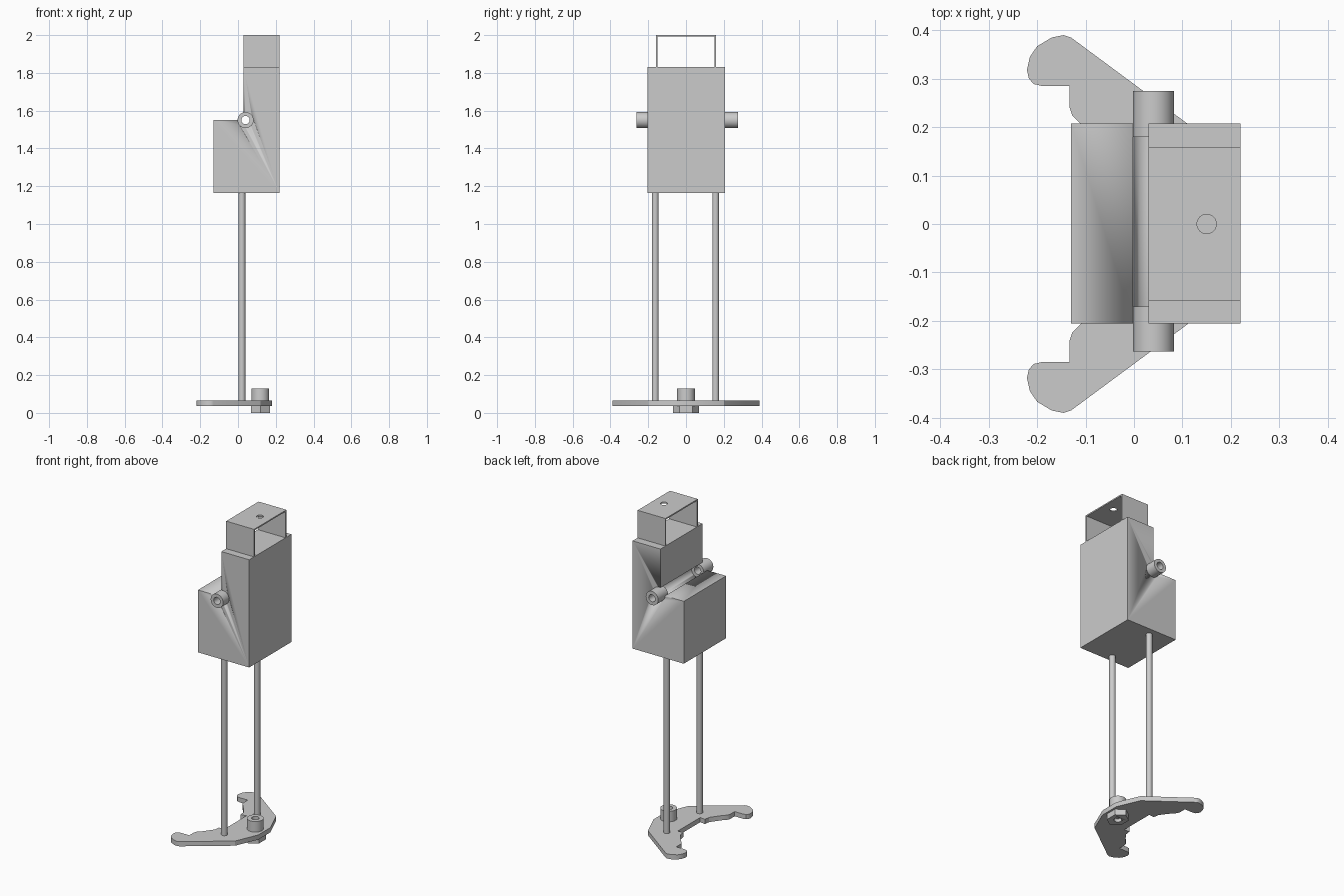
import bpy, bmesh
from math import radians, pi, cos, sin
from mathutils import Matrix, Vector

if "Cube" in bpy.data.objects:
    bpy.data.objects.remove(bpy.data.objects["Cube"], do_unlink=True)

grey = bpy.data.materials.new("plain_grey")
grey.use_nodes = True
colour = (0.6, 0.6, 0.6, 1)
grey.diffuse_color = colour
grey.node_tree.nodes["Principled BSDF"].inputs["Base Color"].default_value = colour

# Profile plane to world: the third axis is the extrusion direction
ALONG_X = Matrix(((0, 0, 1), (1, 0, 0), (0, 1, 0)))
ALONG_Y = Matrix(((1, 0, 0), (0, 0, 1), (0, 1, 0)))
ALONG_Z = Matrix.Identity(3)


def finish(name, bm):
    bmesh.ops.recalc_face_normals(bm, faces=bm.faces)
    mesh = bpy.data.meshes.new(name)
    bm.to_mesh(mesh)
    bm.free()
    mesh.materials.append(grey)
    obj = bpy.data.objects.new(name, mesh)
    bpy.context.collection.objects.link(obj)
    bpy.ops.object.select_all(action="DESELECT")
    obj.select_set(True)
    bpy.context.view_layer.objects.active = obj
    bpy.ops.object.shade_smooth_by_angle(angle=radians(30))
    return obj


def prism(name, outline, start, end, axes):
    bm = bmesh.new()
    face = bm.faces.new([bm.verts.new(axes @ Vector((a, b, start))) for a, b in outline])
    step = axes @ Vector((0, 0, end - start))
    new = bmesh.ops.extrude_face_region(bm, geom=[face], use_keep_orig=True)["geom"]
    bmesh.ops.translate(bm, vec=step, verts=[v for v in new if isinstance(v, bmesh.types.BMVert)])
    return finish(name, bm)


def circle(a, b, ra, rb=None, sides=32):
    rb = rb or ra
    return [(a + ra * cos(2 * pi * i / sides), b + rb * sin(2 * pi * i / sides))
            for i in range(sides)]


def tube(name, centre, outer, inner, start, end, axes, sides=32):
    bm = bmesh.new()
    loops = []
    for radius, level in ((outer, start), (outer, end), (inner, end), (inner, start)):
        loops.append([bm.verts.new(axes @ Vector((a, b, level)))
                      for a, b in circle(*centre, radius, sides=sides)])
    for k in range(4):
        low, high = loops[k], loops[(k + 1) % 4]
        for i in range(sides):
            j = (i + 1) % sides
            bm.faces.new((low[i], low[j], high[j], high[i]))
    return finish(name, bm)


def cut(obj, cutter):
    cutter.hide_render = True
    mod = obj.modifiers.new("cut", "BOOLEAN")
    mod.operation = "DIFFERENCE"
    mod.object = cutter
    bpy.context.view_layer.objects.active = obj
    bpy.ops.object.modifier_apply(modifier=mod.name)
    bpy.data.objects.remove(cutter, do_unlink=True)


# Stepped housing with a round groove across its step
housing = prism("housing", [(-.13, 1.165), (.22, 1.165), (.22, 1.83), (.03, 1.83),
                            (.03, 1.55), (-.13, 1.55)], -.205, .207, ALONG_Y)
pivot = (.04, 1.55)
cut(housing, prism("groove_cutter", circle(*pivot, .042), -.4, .4, ALONG_Y))

# Hollow pivot sleeves at both ends of the groove
tube("right_sleeve", pivot, .0425, .022, -.263, -.17, ALONG_Y)
tube("left_sleeve", pivot, .0425, .022, .18, .275, ALONG_Y)

# Thin bridge bracket on top, with a round hole
w, t = .158, .008
bracket = prism("top_bracket", [(-w, 1.83), (-w, 2), (w, 2), (w, 1.83), (w - t, 1.83),
                                (w - t, 2 - t), (t - w, 2 - t), (t - w, 1.83)],
                .03, .22, ALONG_X)
cut(bracket, prism("hole_cutter", circle(.15, 0, .02), 1.95, 2.05, ALONG_Z))

# Two support rods
for name, y in (("right_rod", -.163), ("left_rod", .157)):
    prism(name, circle(.021, y, .018), .04, 1.17, ALONG_Z)

# Flat foot plate: half outline, mirrored across y
half = [(.18, .06), (.12, .2), (-.13, .385), (-.145, .39), (-.17, .385), (-.2, .367),
        (-.215, .345), (-.221, .318), (-.217, .3), (-.207, .289), (-.19, .285),
        (-.133, .285), (-.133, .24), (-.127, .223), (-.11, .207), (-.06, .14),
        (-.056, .105), (-.02, .11)]
prism("foot_plate", half + [(x, -y) for x, y in reversed(half)], .036, .065, ALONG_Z)

# Clamping bolt with a socket, and the six-sided nut below
bolt = (.118, 0)
tube("bolt_head", bolt, .047, .022, .065, .13, ALONG_Z)
nut = prism("nut", [(x, y) for y, x in circle(0, .118, .07, .058, sides=6)], 0, .036, ALONG_Z)
cut(nut, prism("nut_cutter", circle(*bolt, .022), -.1, .02, ALONG_Z))
